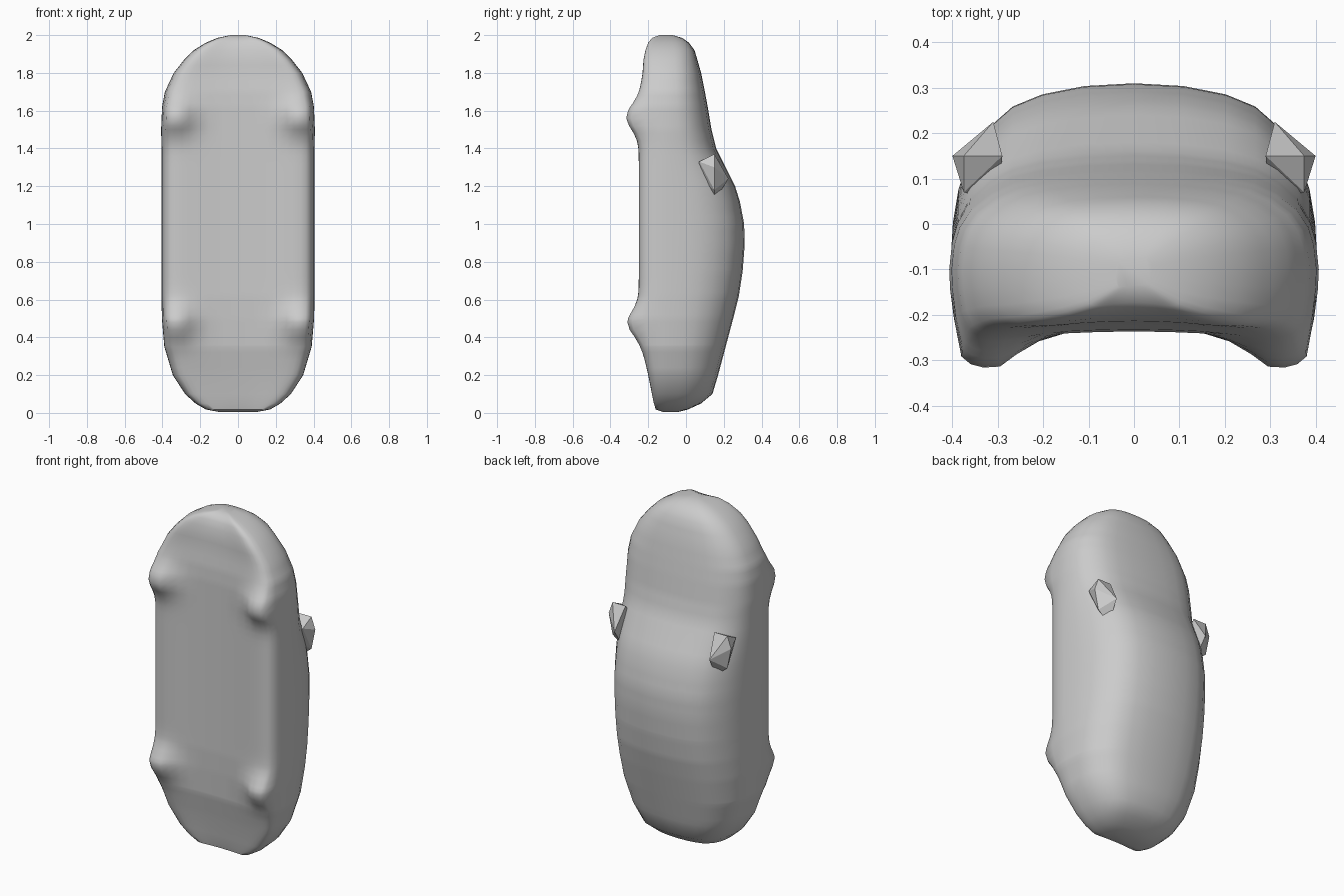
import bpy, bmesh, math

if "Cube" in bpy.data.objects:
    bpy.data.objects.remove(bpy.data.objects["Cube"])

paint = bpy.data.materials.new("grey paint")
paint.diffuse_color = (0.6, 0.6, 0.6, 1)
paint.use_nodes = True
paint.node_tree.nodes["Principled BSDF"].inputs["Base Color"].default_value = paint.diffuse_color

# Body stations from tail to nose: height, half width, underside y, roof y
STATIONS = [
    (0.005, 0.10, -0.12, -0.04), (0.018, 0.17, -0.16, 0.01), (0.05, 0.225, -0.17, 0.08),
    (0.10, 0.28, -0.18, 0.14), (0.20, 0.345, -0.20, 0.17), (0.35, 0.39, -0.235, 0.21),
    (0.50, 0.403, -0.245, 0.25), (0.62, 0.405, -0.25, 0.28), (0.75, 0.405, -0.25, 0.30),
    (0.88, 0.405, -0.25, 0.31), (1.00, 0.405, -0.25, 0.308), (1.12, 0.405, -0.25, 0.285),
    (1.20, 0.405, -0.25, 0.26), (1.30, 0.405, -0.25, 0.21), (1.40, 0.405, -0.25, 0.16),
    (1.50, 0.407, -0.25, 0.135), (1.62, 0.402, -0.25, 0.115), (1.70, 0.387, -0.245, 0.10),
    (1.80, 0.34, -0.23, 0.08), (1.87, 0.285, -0.225, 0.06), (1.92, 0.235, -0.215, 0.045),
    (1.96, 0.17, -0.20, 0.015), (1.985, 0.11, -0.18, -0.02), (2.0, 0.04, -0.14, -0.07)]
BELT = -0.10

# Half section: x share of the half width, y share from the belt to the underside (-) or roof (+)
SECTION = [(0, -.91), (.2, -.92), (.38, -.94), (.52, -.97), (.64, -.99), (.73, -1), (.82, -.99),
           (.89, -.94), (.94, -.84), (.975, -.62), (.995, -.3), (1, 0), (.985, .25),
           (.955, .43), (.89, .61), (.78, .77), (.66, .875), (.5, .94), (.27, .985), (0, 1)]


def station(z):
    for a, b in zip(STATIONS, STATIONS[1:]):
        if z <= b[0]:
            f = (z - a[0]) / (b[0] - a[0])
            return [p + (q - p) * f for p, q in zip(a, b)]
    return STATIONS[-1]


def wheel_bulge(x, z):
    along = sum(math.exp(-((z - c) / 0.09) ** 2) for c in (0.475, 1.565))
    across = min(max((x - 0.16) / 0.14, 0), 1) ** 1.6
    return 0.068 * along * across


def make_object(name, bm):
    bmesh.ops.recalc_face_normals(bm, faces=bm.faces)
    mesh = bpy.data.meshes.new(name)
    bm.to_mesh(mesh)
    bm.free()
    mesh.materials.append(paint)
    ob = bpy.data.objects.new(name, mesh)
    bpy.context.collection.objects.link(ob)
    return ob


# Car body with wheel bulges, lofted along its length
heights = sorted({s[0] for s in STATIONS} | {0.2 + i * 0.04 for i in range(42)})
heights = [z for i, z in enumerate(heights) if i == 0 or z - heights[i - 1] > 0.004]
bm = bmesh.new()
rings = []
for z in heights:
    _, w, low, high = station(z)
    half = []
    for u, t in SECTION:
        x = u * w
        y = BELT + t * ((high - BELT) if t > 0 else (BELT - low))
        if t < -0.5:
            y -= wheel_bulge(x, z) * min(1, (-t - 0.5) / 0.35)
        half.append((x, y))
    loop = half + [(-x, y) for x, y in half[-2:0:-1]]
    rings.append([bm.verts.new((x, y, z)) for x, y in loop])
for a, b in zip(rings, rings[1:]):
    for i in range(len(a)):
        j = (i + 1) % len(a)
        bm.faces.new((a[i], a[j], b[j], b[i]))
bm.faces.new(rings[0])
bm.faces.new(rings[-1])
body = make_object("car_body", bm)
bpy.context.view_layer.objects.active = body
body.select_set(True)
bpy.ops.object.shade_smooth_by_angle(angle=math.radians(50))

# Faceted wing mirrors
for side, name in ((1, "right_mirror"), (-1, "left_mirror")):
    bm = bmesh.new()
    for x, y, z in ((.29, .15, 1.37), (.375, .15, 1.37), (.40, .15, 1.30), (.375, .07, 1.33),
                    (.375, .15, 1.18), (.31, .225, 1.24), (.30, .05, 1.25), (.30, .15, 1.12)):
        bm.verts.new((side * x, y, z))
    bmesh.ops.convex_hull(bm, input=bm.verts)
    make_object(name, bm)
